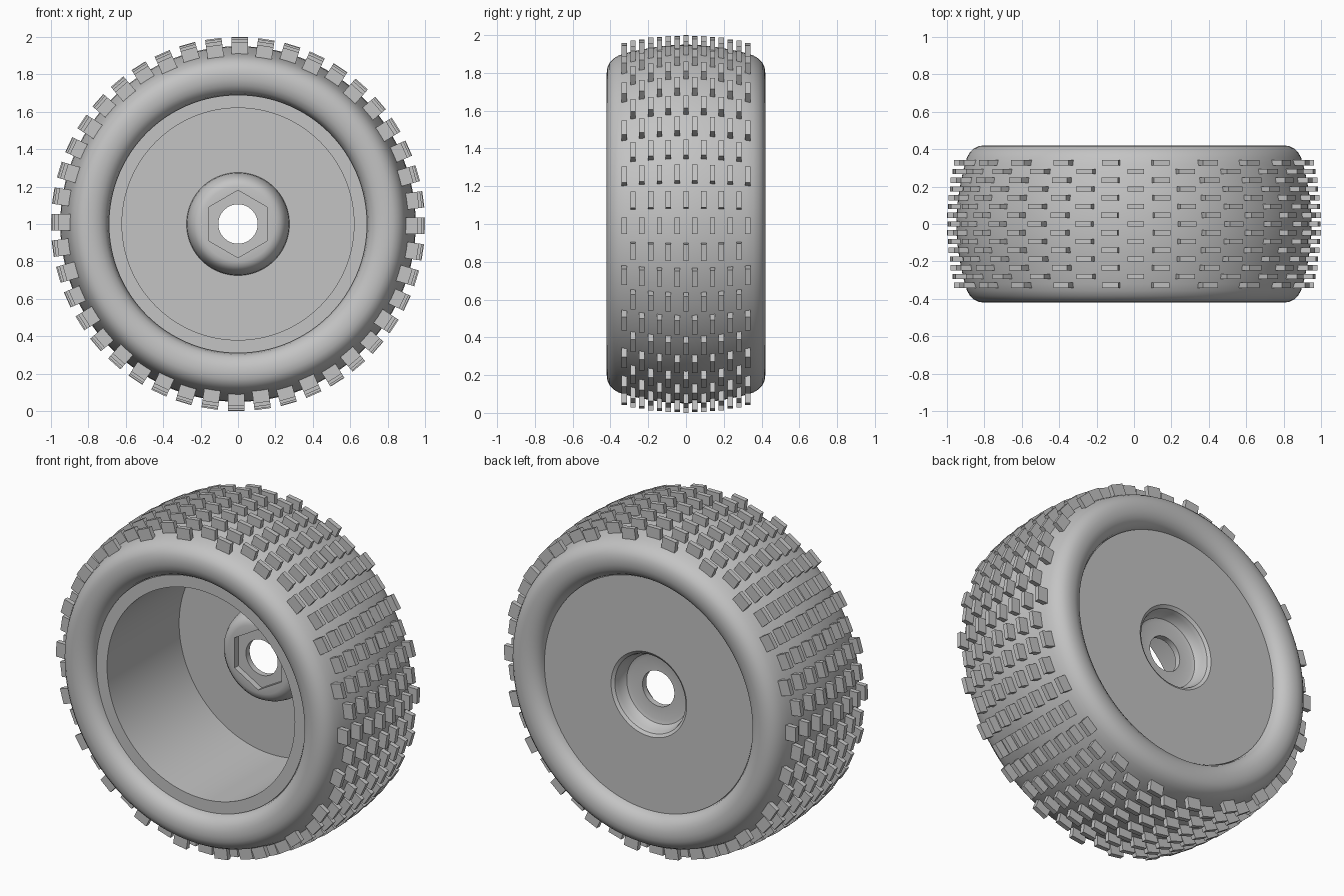
import bpy, bmesh, math
from mathutils import Matrix, Vector

cube = bpy.data.objects.get("Cube")
if cube:
    bpy.data.objects.remove(cube, do_unlink=True)

GREY = (0.55, 0.55, 0.55, 1)
mat = bpy.data.materials.new("plain grey")
mat.use_nodes = True
mat.diffuse_color = GREY
mat.node_tree.nodes["Principled BSDF"].inputs["Base Color"].default_value = GREY

CENTRE = Vector((0, 0, 1))


def finish(name, bm, smooth=None):
    """Turn a bmesh into a named, coloured object at the axle height."""
    bmesh.ops.recalc_face_normals(bm, faces=bm.faces)
    mesh = bpy.data.meshes.new(name)
    bm.to_mesh(mesh)
    bm.free()
    mesh.materials.append(mat)
    obj = bpy.data.objects.new(name, mesh)
    bpy.context.collection.objects.link(obj)
    obj.location = CENTRE
    bpy.ops.object.select_all(action="DESELECT")
    obj.select_set(True)
    bpy.context.view_layer.objects.active = obj
    if smooth:
        bpy.ops.object.shade_smooth_by_angle(angle=math.radians(smooth))
    return obj


def lathe(profile, steps=128):
    """Revolve a closed (radius, y) profile around the axle."""
    bm = bmesh.new()
    rings = []
    for i in range(steps):
        a = math.tau * i / steps
        rings.append([bm.verts.new((r * math.cos(a), y, r * math.sin(a))) for r, y in profile])
    n = len(profile)
    for i in range(steps):
        p, q = rings[i], rings[(i + 1) % steps]
        for j in range(n):
            k = (j + 1) % n
            bm.faces.new((p[j], p[k], q[k], q[j]))
    return bm


# Tyre carcass: rounded beads and a gently crowned tread
half = [(0.69, 0.33), (0.697, 0.365), (0.713, 0.39), (0.74, 0.409), (0.77, 0.418),
        (0.80, 0.42), (0.83, 0.416), (0.855, 0.404), (0.876, 0.384), (0.892, 0.357),
        (0.904, 0.32), (0.916, 0.27), (0.934, 0.18), (0.946, 0.09)]
tyre_profile = half + [(0.95, 0)] + [(r, -y) for r, y in reversed(half)]
finish("tyre", lathe(tyre_profile), 50)

# Rim: open barrel at the front, thin dished disc at the back
rim_profile = [
    (0.69, -0.35), (0.62, -0.35), (0.62, 0.33),            # front lip and barrel
    (0.275, 0.33), (0.272, 0.29), (0.262, 0.25),           # hub boss
    (0.246, 0.217), (0.225, 0.197), (0.20, 0.19),
    (0.105, 0.19), (0.105, 0.26),                          # axle hole
    (0.185, 0.26), (0.205, 0.266), (0.219, 0.285),         # rear dimple
    (0.225, 0.315), (0.233, 0.338), (0.25, 0.35), (0.69, 0.35)]
rim = finish("rim", lathe(rim_profile))

# Hexagonal socket cut into the hub boss
bm = bmesh.new()
turn = Matrix.Rotation(math.pi / 2, 4, "X")
bmesh.ops.create_cone(bm, cap_ends=True, segments=6, radius1=0.18, radius2=0.18, depth=0.2,
                      matrix=Matrix.Translation((0, 0.125, 0)) @ turn)
cutter = finish("socket_cutter", bm)
cutter.hide_render = True
cut = rim.modifiers.new("socket", "BOOLEAN")
cut.operation = "DIFFERENCE"
cut.solver = "EXACT"
cut.object = cutter
bpy.ops.object.select_all(action="DESELECT")
rim.select_set(True)
bpy.context.view_layer.objects.active = rim
bpy.ops.object.modifier_apply(modifier=cut.name)
bpy.data.objects.remove(cutter, do_unlink=True)
bpy.ops.object.shade_smooth_by_angle(angle=math.radians(35))

# Tread knobs: staggered rows of eight and seven blocks
ROWS, PITCH = 44, 0.0467
LENGTH, WIDTH, HEIGHT = 0.088, 0.028, 0.09
bm = bmesh.new()
for row in range(ROWS):
    spin = Matrix.Rotation(math.tau * row / ROWS + 0.01, 4, "Y")
    reach = 7 if row % 2 == 0 else 6
    for k in range(-reach, reach + 1, 2):
        y = k * PITCH
        top = 0.999 - 0.037 * (k / 7) ** 2
        place = Matrix.Translation((top - HEIGHT / 2, y, 0))
        size = Matrix.Diagonal((HEIGHT, WIDTH, LENGTH, 1))
        bmesh.ops.create_cube(bm, size=1, matrix=spin @ place @ size)
finish("tread_knobs", bm)
